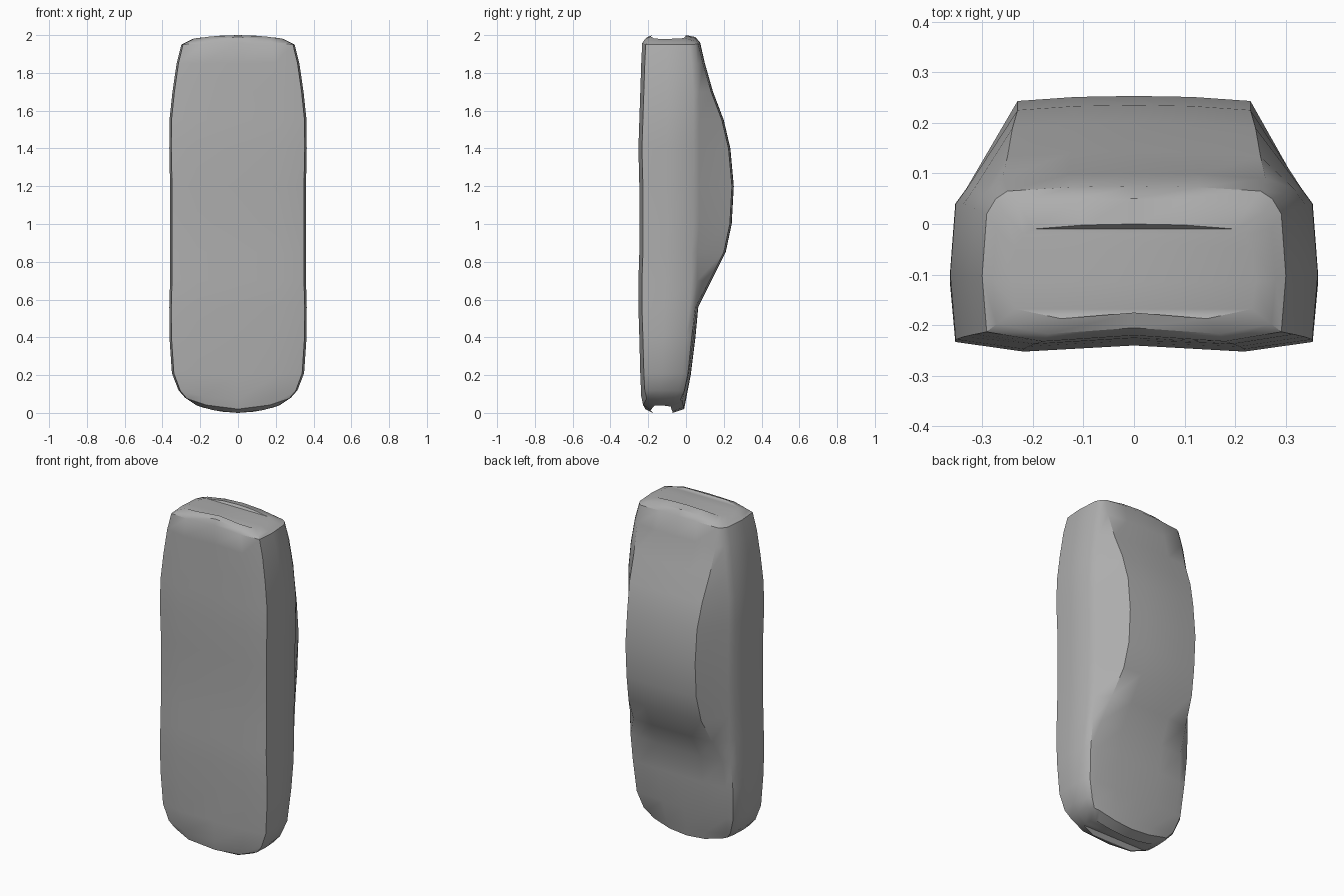
import bpy
import bmesh

default_cube = bpy.data.objects.get("Cube")
if default_cube:
    bpy.data.objects.remove(default_cube, do_unlink=True)


def make_material(name, colour):
    material = bpy.data.materials.new(name)
    material.use_nodes = True
    material.diffuse_color = colour
    shader = material.node_tree.nodes["Principled BSDF"]
    shader.inputs["Base Color"].default_value = colour
    return material


body_grey = make_material("body grey", (0.42, 0.42, 0.42, 1))

# Stations along the body:
# height, half width, floor, belt line, roof line, roof half width, end bulge
STATIONS = [
    (0.0, 0.22, -0.18, -0.11, -0.07, 0.18, 0.04),
    (0.02, 0.28, -0.22, -0.06, -0.01, 0.23, 0.06),
    (0.07, 0.315, -0.23, -0.04, 0.0, 0.26, 0.05),
    (0.2, 0.35, -0.235, -0.02, 0.025, 0.28, 0.01),
    (0.4, 0.363, -0.24, 0.0, 0.05, 0.29, 0),
    (0.56, 0.364, -0.245, 0.02, 0.065, 0.28, 0),
    (0.7, 0.36, -0.245, 0.03, 0.135, 0.26, 0),
    (0.85, 0.36, -0.24, 0.03, 0.21, 0.24, 0),
    (1.0, 0.36, -0.24, 0.04, 0.242, 0.23, 0),
    (1.2, 0.36, -0.24, 0.04, 0.253, 0.23, 0),
    (1.4, 0.364, -0.245, 0.04, 0.235, 0.23, 0),
    (1.55, 0.363, -0.24, 0.04, 0.2, 0.24, 0),
    (1.7, 0.347, -0.235, 0.04, 0.143, 0.25, 0),
    (1.85, 0.325, -0.23, 0.03, 0.1, 0.26, 0),
    (1.96, 0.3, -0.225, 0.02, 0.075, 0.25, -0.01),
    (1.99, 0.28, -0.21, -0.01, 0.05, 0.23, -0.03),
    (2.0, 0.24, -0.18, -0.05, 0.0, 0.2, -0.02),
]


def section(height, width, floor, belt, roof, roof_width, bulge):
    """Closed ring: floor, sill, side, shoulder, pillar and roof, mirrored in x."""
    side = (floor + belt) / 2
    half = [
        (0, floor + 0.005),
        (0.6 * width, floor - 0.007),
        (0.97 * width, floor + 0.012),
        (width, side),
        (0.97 * width, belt),
        (0.91 * width, belt + 0.03),
        (roof_width, roof - 0.01),
        (roof_width / 2, roof - 0.002),
        (0, roof),
    ]
    ring = half + [(-x, y) for x, y in half[-2:0:-1]]
    return [(x, y, height + bulge * (x / width) ** 2) for x, y in ring]


def loft(name, rings, material):
    bm = bmesh.new()
    loops = [[bm.verts.new(point) for point in ring] for ring in rings]
    count = len(loops[0])
    for lower, upper in zip(loops, loops[1:]):
        for i in range(count):
            j = (i + 1) % count
            bm.faces.new((lower[i], lower[j], upper[j], upper[i]))
    # Close both ends with strips running across the width
    for loop in (loops[0], loops[-1]):
        half = count // 2
        for i in range(half):
            corners = [loop[i], loop[i + 1], loop[-i - 1], loop[-i % count]]
            bm.faces.new(list(dict.fromkeys(corners)))
    bmesh.ops.recalc_face_normals(bm, faces=bm.faces)
    mesh = bpy.data.meshes.new(name)
    bm.to_mesh(mesh)
    bm.free()
    mesh.materials.append(material)
    obj = bpy.data.objects.new(name, mesh)
    bpy.context.collection.objects.link(obj)
    return obj


# Car body shell standing on its nose, roof towards the back
shell = loft("car_body_shell", [section(*s) for s in STATIONS], body_grey)
bpy.ops.object.select_all(action="DESELECT")
shell.select_set(True)
bpy.context.view_layer.objects.active = shell
bpy.ops.object.shade_smooth_by_angle(angle=0.6)
